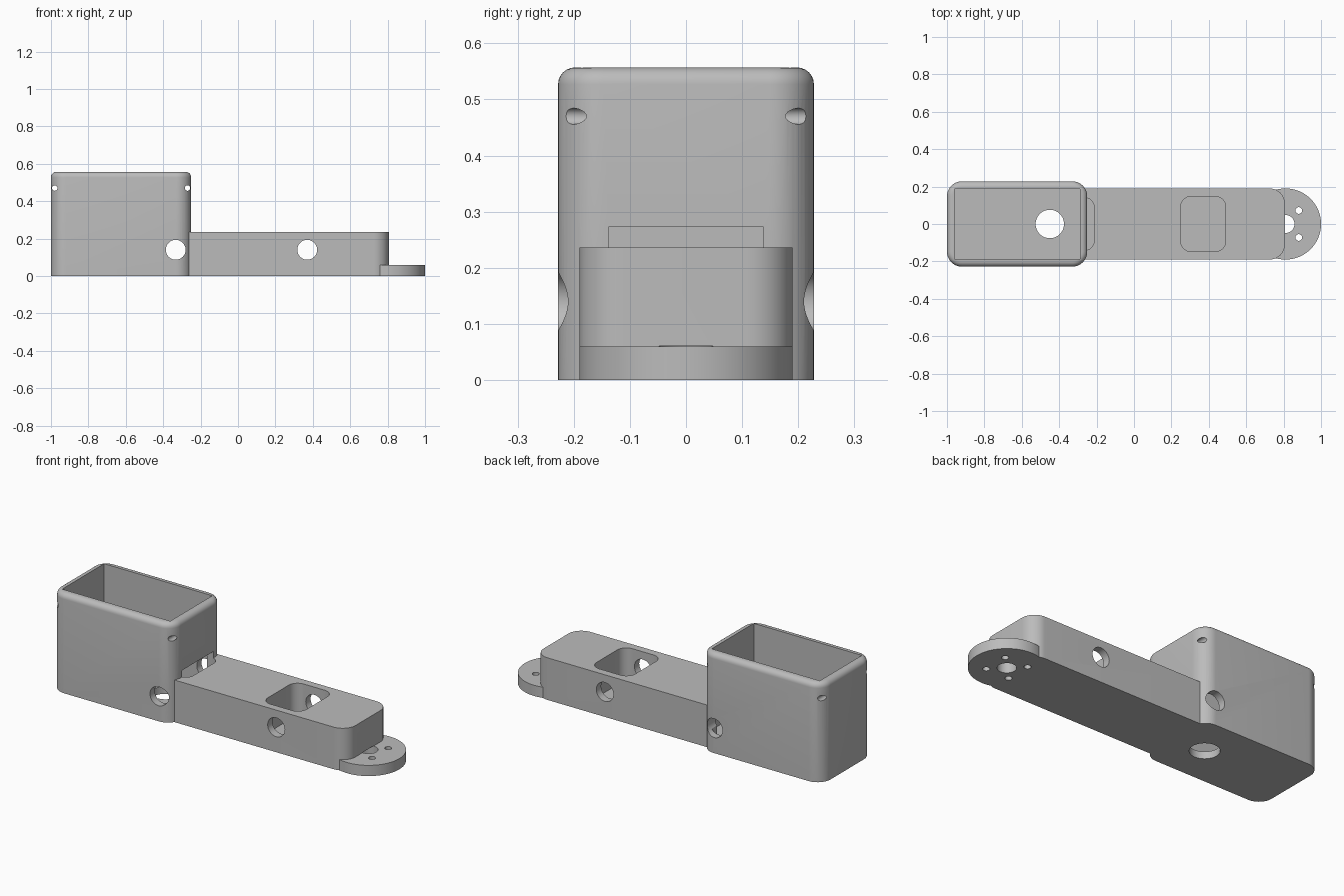
import bpy, bmesh, math
from mathutils import Matrix

if "Cube" in bpy.data.objects:
    bpy.data.objects.remove(bpy.data.objects["Cube"], do_unlink=True)

grey = bpy.data.materials.new("light grey plastic")
grey.use_nodes = True
grey.diffuse_color = (0.5, 0.5, 0.5, 1)
grey.node_tree.nodes["Principled BSDF"].inputs["Base Color"].default_value = (0.5, 0.5, 0.5, 1)

WALL = 0.04
BOX_TOP, ARM_TOP, MOUNT_TOP = 0.557, 0.236, 0.06
MOUNT_X, MOUNT_R = 0.81, 0.19


def finish(name, bm):
    bmesh.ops.recalc_face_normals(bm, faces=bm.faces)
    mesh = bpy.data.meshes.new(name)
    bm.to_mesh(mesh)
    bm.free()
    mesh.materials.append(grey)
    ob = bpy.data.objects.new(name, mesh)
    bpy.context.collection.objects.link(ob)
    return ob


def block(name, x0, x1, half_y, z0, z1, r_start=0, r_end=0, top_bevel=0):
    """Upright prism with separate corner radii at its two x ends."""
    bm = bmesh.new()
    outline = []
    corners = [(x1, 1, 1, r_end), (x0, -1, 1, r_start), (x0, -1, -1, r_start), (x1, 1, -1, r_end)]
    for quarter, (x, sx, sy, r) in enumerate(corners):
        steps = 12 if r else 0
        for i in range(steps + 1):
            a = math.pi / 2 * (quarter + i / max(steps, 1))
            outline.append((x - sx * r + r * math.cos(a), sy * (half_y - r) + r * math.sin(a), z0))
    base = bm.faces.new([bm.verts.new(p) for p in outline])
    top = bmesh.ops.extrude_face_region(bm, geom=[base])["geom"]
    bmesh.ops.translate(bm, vec=(0, 0, z1 - z0), verts=[g for g in top if isinstance(g, bmesh.types.BMVert)])
    if top_bevel:
        rim = [e for e in bm.edges if all(v.co.z > z1 - 1e-4 for v in e.verts)]
        bmesh.ops.bevel(bm, geom=rim, offset=top_bevel, segments=6, profile=0.5, affect='EDGES')
    return finish(name, bm)


def rod(name, centre, radius, length, axis='Z', sides=48):
    bm = bmesh.new()
    bmesh.ops.create_cone(bm, cap_ends=True, segments=sides, radius1=radius, radius2=radius, depth=length)
    if axis == 'Y':
        bmesh.ops.rotate(bm, verts=bm.verts, matrix=Matrix.Rotation(math.pi / 2, 3, 'X'))
    bmesh.ops.translate(bm, vec=centre, verts=bm.verts)
    return finish(name, bm)


def combine(target, other, operation):
    mod = target.modifiers.new(other.name, 'BOOLEAN')
    mod.operation, mod.solver, mod.object = operation, 'EXACT', other
    bpy.context.view_layer.objects.active = target
    bpy.ops.object.modifier_apply(modifier=mod.name)
    bpy.data.objects.remove(other, do_unlink=True)


# Solid parts: open box, arm and round motor mount, fused into one body
body = block("box_and_arm_body", -1, -0.25, 0.228, 0, BOX_TOP, 0.08, 0.08, top_bevel=0.03)
combine(body, block("arm", -0.3, 0.806, 0.19, 0, ARM_TOP, 0, 0.08), 'UNION')
combine(body, rod("motor_mount", (MOUNT_X, 0, MOUNT_TOP / 2), MOUNT_R, MOUNT_TOP, sides=96), 'UNION')

# Box cavity, cable pocket under the box wall, and arm pocket
cutters = [
    block("box_cavity", -0.96, -0.29, 0.186, WALL, 0.7),
    block("cable_pocket", -0.455, -0.213, 0.14, WALL, 0.273, 0.05, 0.05),
    block("arm_pocket", 0.25, 0.49, 0.147, WALL, 0.4, 0.055, 0.055),
    rod("floor_hole", (-0.45, 0, 0), 0.076, 0.2),
]

# Cross holes through the side walls and pin holes through the box corners
for x in (-0.333, 0.37):
    cutters.append(rod("side_hole", (x, 0, 0.14), 0.053, 0.6, 'Y'))
for x in (-0.98, -0.27):
    cutters.append(rod("pin_hole", (x, 0, 0.47), 0.0145, 0.6, 'Y', 24))

# Shaft hole and four screw holes in the motor mount
hole_top = MOUNT_TOP + 0.001
cutters.append(rod("shaft_hole", (MOUNT_X, 0, hole_top - 0.1), 0.048, 0.2))
for sx in (-1, 1):
    for sy in (-1, 1):
        cutters.append(rod("screw_hole", (MOUNT_X + sx * 0.071, sy * 0.072, hole_top - 0.1), 0.018, 0.2, sides=24))

for cutter in cutters:
    combine(body, cutter, 'DIFFERENCE')

bpy.ops.object.select_all(action='DESELECT')
body.select_set(True)
bpy.context.view_layer.objects.active = body
bpy.ops.object.shade_smooth_by_angle(angle=math.radians(30))
